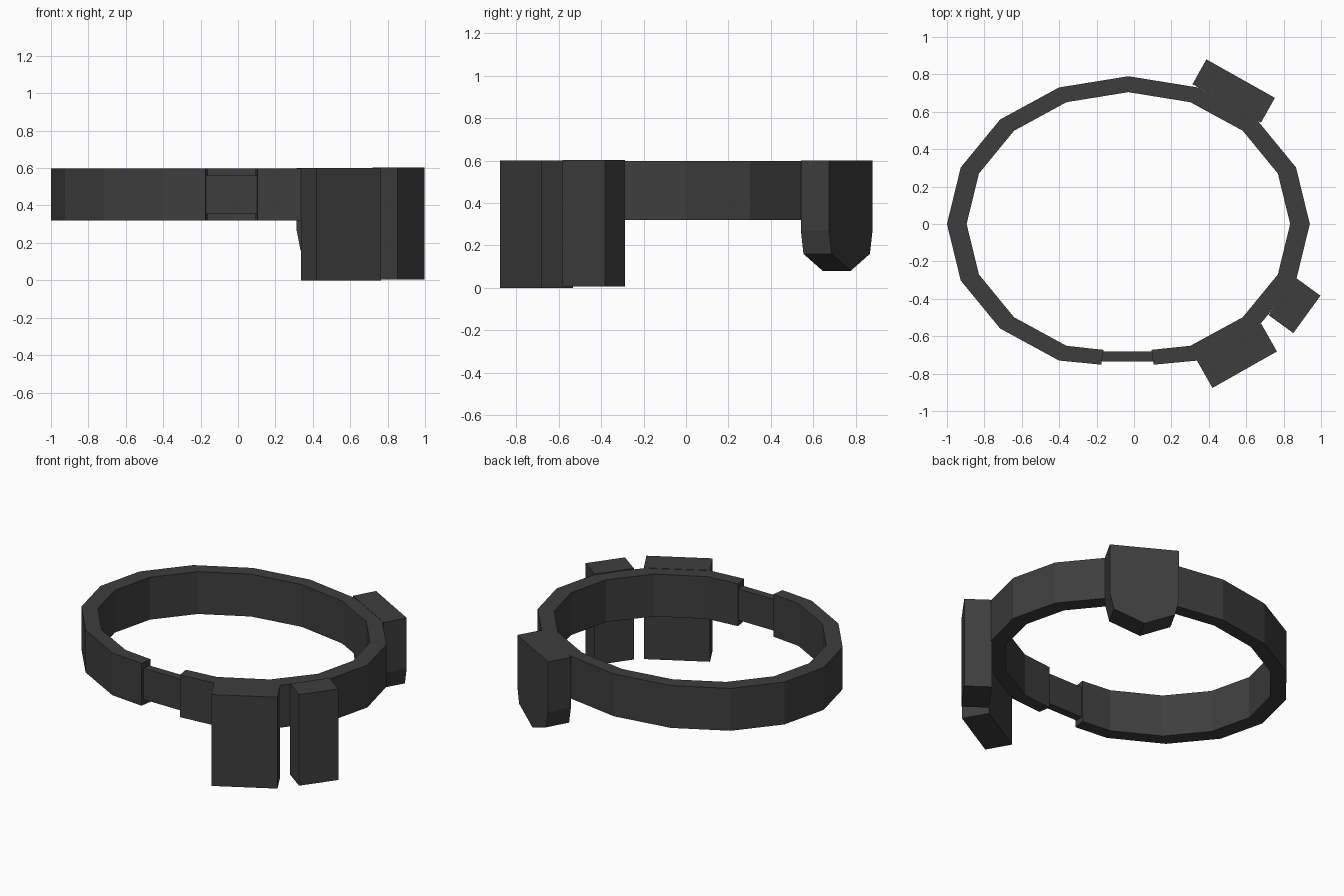
import bpy, bmesh, math
from mathutils import Matrix, Vector

if "Cube" in bpy.data.objects:
    bpy.data.objects.remove(bpy.data.objects["Cube"])

mat = bpy.data.materials.new("charcoal")
mat.diffuse_color = (0.048, 0.048, 0.048, 1)
mat.use_nodes = True
mat.node_tree.nodes["Principled BSDF"].inputs["Base Color"].default_value = mat.diffuse_color


def finish(name, bm):
    bmesh.ops.recalc_face_normals(bm, faces=bm.faces)
    me = bpy.data.meshes.new(name)
    bm.to_mesh(me)
    bm.free()
    me.materials.append(mat)
    ob = bpy.data.objects.new(name, me)
    bpy.context.collection.objects.link(ob)
    return ob


def prism(name, profile, depth, centre, angle):
    """Extrude an (along, z) profile by depth, turn it about z and place it."""
    bm = bmesh.new()
    rows = [[bm.verts.new((u, s * depth / 2, z)) for u, z in profile] for s in (-1, 1)]
    bm.faces.new(rows[0])
    bm.faces.new(rows[1][::-1])
    n = len(profile)
    for i in range(n):
        j = (i + 1) % n
        bm.faces.new((rows[0][i], rows[1][i], rows[1][j], rows[0][j]))
    place = Matrix.Translation(Vector((*centre, 0))) @ Matrix.Rotation(math.radians(angle), 4, 'Z')
    bmesh.ops.transform(bm, matrix=place, verts=bm.verts)
    return finish(name, bm)


def rect(length, z0, z1):
    h = length / 2
    return [(-h, z0), (h, z0), (h, z1), (-h, z1)]


# Belt band: open 16-sided oval loop with a gap at the front
path = [((-0.175, -0.752), (-0.163, -0.673))]
for i in range(15):
    a = math.radians(247.5 - 22.5 * i)
    c, s = math.cos(a), math.sin(a)
    path.append(((-0.03 + 0.97 * c, 0.79 * s), (-0.03 + 0.865 * c, 0.705 * s)))
path.append(((0.105, -0.752), (0.093, -0.673)))
bm = bmesh.new()
sections = []
for o, n in path:
    sections.append([bm.verts.new((*p, z)) for p, z in
                     ((o, 0.32), (o, 0.598), (n, 0.598), (n, 0.32))])
for a, b in zip(sections, sections[1:]):
    for k in range(4):
        m = (k + 1) % 4
        bm.faces.new((a[k], a[m], b[m], b[k]))
bm.faces.new(sections[0])
bm.faces.new(sections[-1][::-1])
finish("belt_band", bm)

# Buckle plate bridging the gap
prism("buckle_plate", rect(0.30, 0.355, 0.56), 0.052, (-0.035, -0.708), 0)

# Tall front pouches
prism("large_front_pouch", rect(0.396, 0.0, 0.6), 0.17, (0.55, -0.705), 29.5)
prism("small_side_pouch", rect(0.247, 0.005, 0.603), 0.164, (0.858, -0.435), 54)

# Back pouch with tapered, pointed bottom
prism("back_pouch",
      [(-0.21, 0.6), (-0.21, 0.27), (-0.185, 0.16), (0, 0.08),
       (0.185, 0.16), (0.21, 0.27), (0.21, 0.6)],
      0.152, (0.533, 0.711), -29.3)
